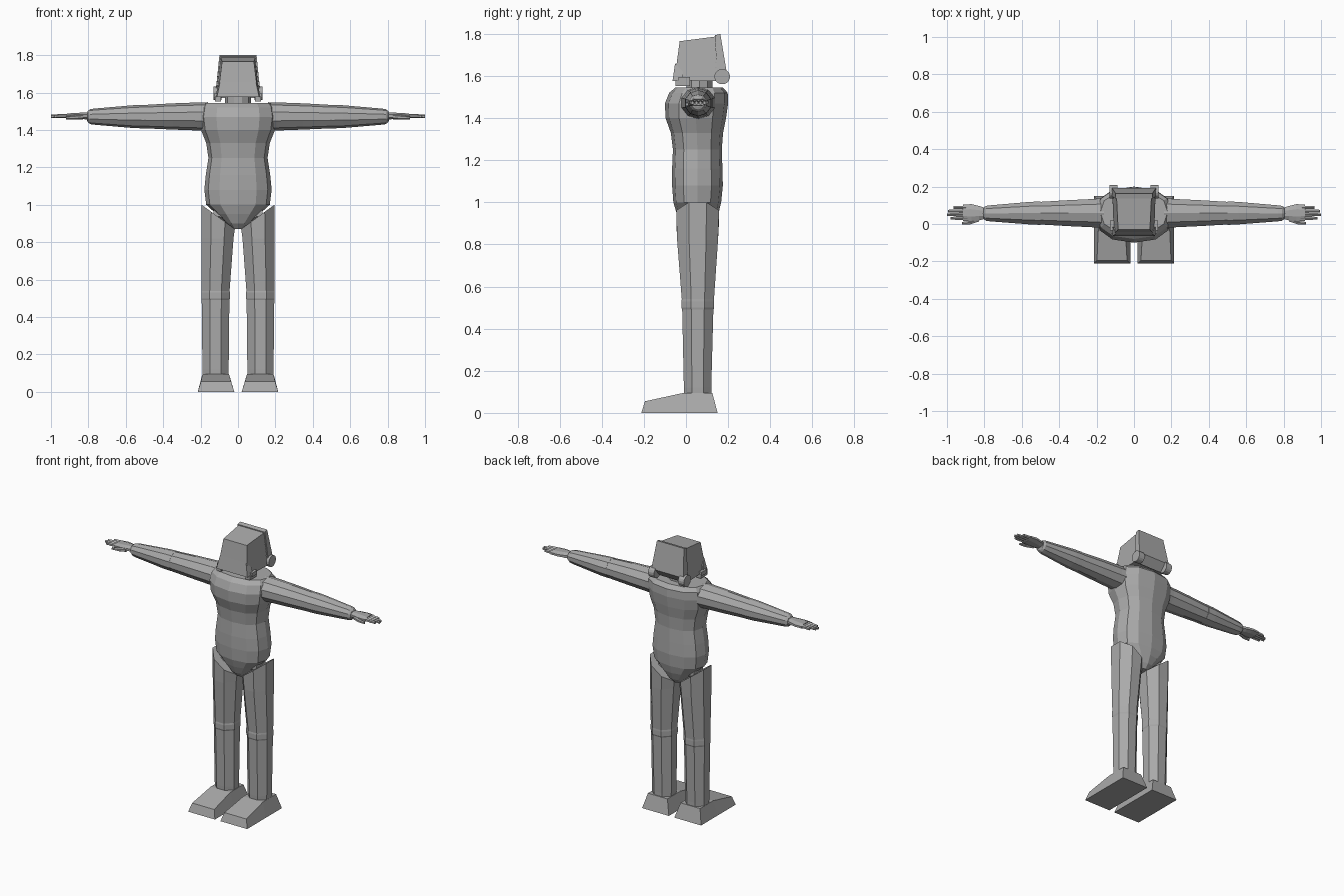
import bpy, bmesh, math
from mathutils import Vector

cube = bpy.data.objects.get("Cube")
if cube:
    bpy.data.objects.remove(cube, do_unlink=True)

grey = bpy.data.materials.new("mid_grey")
grey.use_nodes = True
colour = (0.4, 0.4, 0.4, 1)
grey.diffuse_color = colour
grey.node_tree.nodes["Principled BSDF"].inputs["Base Color"].default_value = colour


def loft(name, rings, mirror=False):
    """Skin a list of equal rings of points and cap both ends."""
    bm = bmesh.new()
    loops = [[bm.verts.new((-p[0] if mirror else p[0], p[1], p[2])) for p in ring]
             for ring in rings]
    n = len(loops[0])
    for a, b in zip(loops, loops[1:]):
        for i in range(n):
            j = (i + 1) % n
            bm.faces.new((a[i], a[j], b[j], b[i]))
    bm.faces.new(loops[0])
    bm.faces.new(loops[-1])
    bmesh.ops.recalc_face_normals(bm, faces=bm.faces)
    mesh = bpy.data.meshes.new(name)
    bm.to_mesh(mesh)
    bm.free()
    mesh.materials.append(grey)
    obj = bpy.data.objects.new(name, mesh)
    bpy.context.collection.objects.link(obj)
    return obj


def oval(n, ru, rv, power=1.0, turn=0.0):
    """Flat oval; a power under one squares it off."""
    pts = []
    for i in range(n):
        t = 2 * math.pi * i / n + turn
        c, s = math.cos(t), math.sin(t)
        pts.append((ru * math.copysign(abs(c) ** power, c),
                    rv * math.copysign(abs(s) ** power, s)))
    return pts


def rect(x0, x1, y0, y1, z):
    return [(x0, y0, z), (x1, y0, z), (x1, y1, z), (x0, y1, z)]


def x_tube(name, sections, n, mirror):
    """Tube along x; sections are (x, y, z, half depth, half height)."""
    return loft(name, [[(x, y + u, z + v) for u, v in
                        oval(n, ry, rz, 1, math.pi / n)]
                       for x, y, z, ry, rz in sections], mirror)


# Torso: half width, front, back for each height, ending in a narrow crotch
torso = [(0.87, .03, 0.0, .11), (0.90, .06, -.025, .135), (0.95, .115, -.045, .155),
         (1.0, .17, -.06, .167), (1.08, .18, -.066, .175), (1.16, .172, -.066, .173),
         (1.25, .158, -.062, .17), (1.33, .17, -.072, .176), (1.40, .198, -.097, .19),
         (1.47, .208, -.1, .2), (1.52, .2, -.08, .198), (1.545, .18, -.05, .175)]
loft("torso", [[(u, (f + b) / 2 + v, z) for u, v in oval(12, w, (b - f) / 2, .85, math.pi / 2)]
               for z, w, f, b in torso])
loft("neck", [[(u, .065 + v, z) for u, v in oval(10, .07, .065)] for z in (1.53, 1.6)])

# Helmet: front shell, back plate and raised jaw guard
def slab(name, front, back):
    """Box between two upright trapezoids of (y, z, half width) bottom and top."""
    loft(name, [[(-b[2], b[0], b[1]), (b[2], b[0], b[1]),
                 (t[2], t[0], t[1]), (-t[2], t[0], t[1])] for b, t in (front, back)])

slab("helmet_shell", ((-.055, 1.58, .108), (-.03, 1.765, .085)),
     ((.15, 1.575, .115), (.14, 1.787, .093)))
slab("helmet_back_plate", ((.15, 1.57, .122), (.137, 1.793, .1)),
     ((.193, 1.62, .118), (.163, 1.8, .098)))
slab("jaw_guard", ((-.064, 1.575, .113), (-.052, 1.66, .095)),
     ((-.015, 1.575, .118), (-.015, 1.62, .112)))

for side, m in (("left", False), ("right", True)):
    # Helmet hinges, side bolts and seam rivets
    x_tube(side + "_helmet_hinge", [(x, .172, 1.597, .037, .037) for x in (.088, .13)], 16, m)
    loft(side + "_helmet_bolt", [rect(.095, .127, -.035, .018, z) for z in (1.57, 1.595)], m)
    loft(side + "_chin_tab", [rect(.09, .122, -.05, .02, z) for z in (1.553, 1.578)], m)
    for i in range(6):
        z = 1.64 + .024 * i
        x = .108 - .0025 * i
        x_tube(side + "_rivet_%d" % i, [(x - .01, .142, z, .004, .004),
                                        (x + .004, .142, z, .004, .004)], 6, m)

    # Arm in two segments with a rounded cuff
    x_tube(side + "_upper_arm", [(.16, .058, 1.472, .085, .076), (.21, .058, 1.472, .08, .075),
                                 (.35, .058, 1.472, .073, .07), (.51, .058, 1.471, .063, .062)], 10, m)
    x_tube(side + "_forearm", [(.5, .058, 1.471, .066, .063), (.56, .058, 1.471, .063, .061),
                               (.77, .057, 1.471, .045, .043), (.79, .057, 1.471, .042, .04),
                               (.803, .057, 1.471, .034, .03), (.808, .057, 1.471, .02, .017)], 10, m)

    # Hand: palm, four fingers, thumb
    x_tube(side + "_palm", [(.79, .057, 1.474, .03, .02), (.83, .058, 1.475, .042, .019),
                            (.87, .06, 1.475, .05, .017), (.915, .06, 1.474, .047, .015)], 8, m)
    for i, (y, tip) in enumerate(((.031, .98), (.05, 1.0), (.069, .995), (.088, .965))):
        x_tube(side + "_finger_%d" % i, [(.89, y, 1.475, .011, .012), (.95, y, 1.474, .01, .011),
                                         (tip, y, 1.472, .008, .009)], 6, m)
    x_tube(side + "_thumb", [(.83, .025, 1.47, .014, .013), (.875, .008, 1.467, .011, .011),
                             (.92, .004, 1.465, .008, .008)], 6, m)

    # Hip joint
    x_tube(side + "_hip_joint", [(.06, .055, .945, .05, .035), (.13, .055, .955, .05, .04)], 8, m)

    # Leg: inner x, outer x, front, back for each height, slanted at the hip
    leg = [(.08, .052, .188, -.008, .12), (.12, .05, .19, -.01, .12), (.49, .046, .194, -.018, .13),
           (.5, .043, .196, -.022, .134), (.53, .043, .196, -.022, .134),
           (.54, .045, .195, -.02, .133), (.82, .024, .195, -.042, .152), (None, .017, .195, -.046, .157)]
    rings = []
    k = 1 / math.cos(math.pi / 8)
    for z, x0, x1, y0, y1 in leg:
        ring = []
        for u, v in oval(8, k, k, 1, math.pi / 8):
            height = z if z else .935 + .065 * u
            ring.append(((x0 + x1) / 2 + u * (x1 - x0) / 2, (y0 + y1) / 2 + v * (y1 - y0) / 2, height))
        rings.append(ring)
    loft(side + "_leg", rings, m)

    # Foot: flared wedge running from toe to heel
    foot = [((-.212, 0, .02, .215), (-.195, .055, .037, .198)),
            ((-.02, 0, .02, .215), (-.012, .095, .048, .19)),
            ((.15, 0, .02, .215), (.125, .095, .048, .19))]
    loft(side + "_foot", [[(b[2], b[0], b[1]), (b[3], b[0], b[1]),
                           (t[3], t[0], t[1]), (t[2], t[0], t[1])] for b, t in foot], m)
